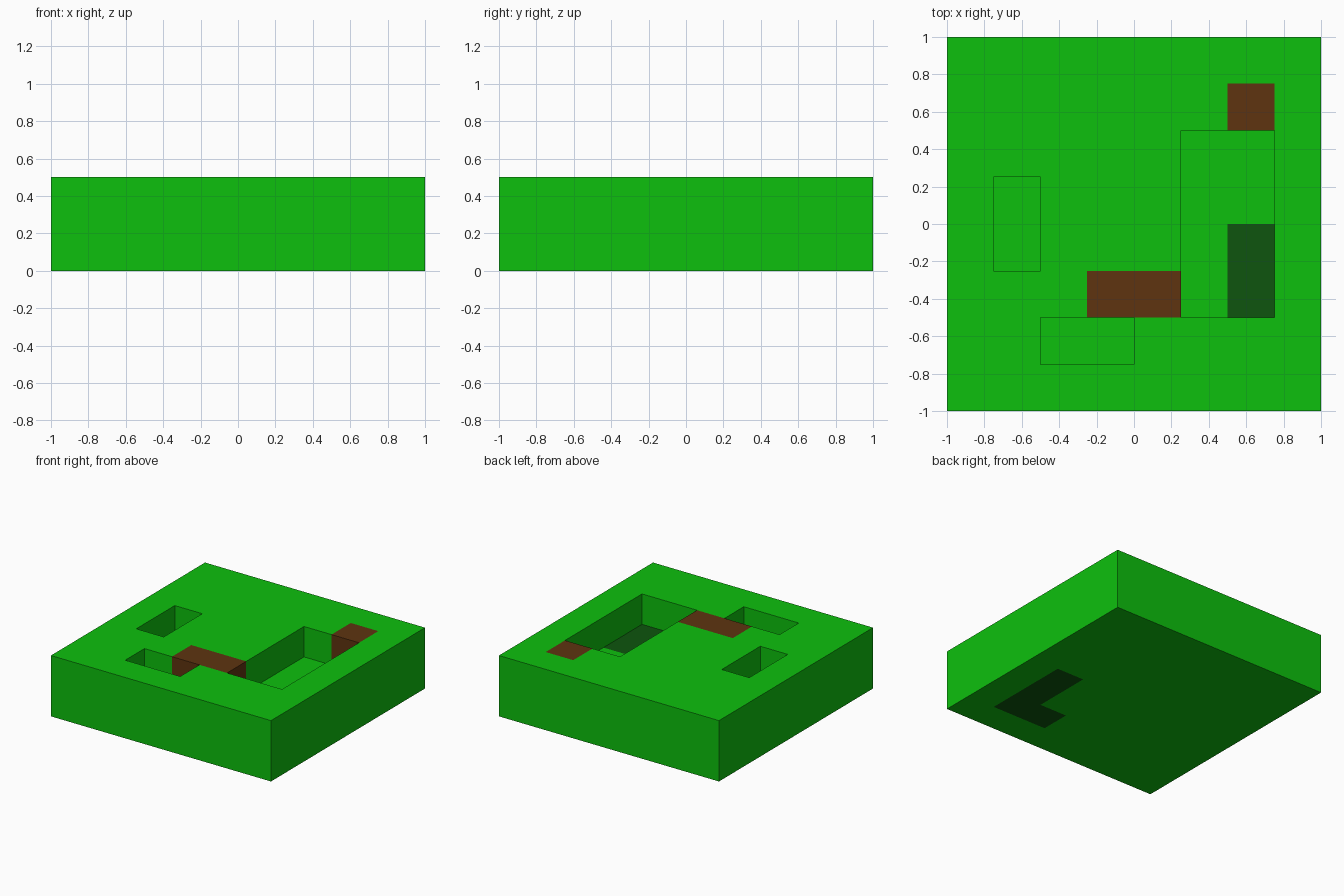
import bpy, bmesh, math

if "Cube" in bpy.data.objects:
    bpy.data.objects.remove(bpy.data.objects["Cube"], do_unlink=True)

CELL = 0.25  # everything sits on an 8 x 8 x 2 grid of cells


def material(name, rgb):
    m = bpy.data.materials.new(name)
    m.use_nodes = True
    m.diffuse_color = (*rgb, 1)
    bsdf = next(n for n in m.node_tree.nodes if n.type == 'BSDF_PRINCIPLED')
    bsdf.inputs["Base Color"].default_value = (*rgb, 1)
    bsdf.inputs["Roughness"].default_value = 0.9
    return m


def cells(x0, x1, y0, y1, layer):
    """Set of grid cells covering a rectangle in one layer."""
    to_i = lambda v: round((v + 1) / CELL)
    return {(i, j, layer) for i in range(to_i(x0), to_i(x1))
            for j in range(to_i(y0), to_i(y1))}


def solid(name, filled, mat):
    """Closed flat-faced solid around the filled cells."""
    bm = bmesh.new()
    for c in filled:
        for axis in range(3):
            for side in (0, 1):
                neighbour = list(c)
                neighbour[axis] += 2 * side - 1
                if tuple(neighbour) in filled:
                    continue
                u, v = (axis + 1) % 3, (axis + 2) % 3
                corners = []
                for du, dv in ((0, 0), (1, 0), (1, 1), (0, 1)):
                    p = list(c)
                    p[axis] += side
                    p[u] += du
                    p[v] += dv
                    corners.append(bm.verts.new((p[0] * CELL - 1, p[1] * CELL - 1, p[2] * CELL)))
                bm.faces.new(corners if side else corners[::-1])
    bmesh.ops.remove_doubles(bm, verts=bm.verts, dist=1e-4)
    bmesh.ops.dissolve_limit(bm, angle_limit=math.radians(1), verts=bm.verts, edges=bm.edges)
    mesh = bpy.data.meshes.new(name)
    bm.to_mesh(mesh)
    bm.free()
    mesh.materials.append(mat)
    obj = bpy.data.objects.new(name, mesh)
    bpy.context.collection.objects.link(obj)
    return obj


grass = material("grass green", (0.004, 0.527, 0.004))
wood = material("wood brown", (0.112, 0.034, 0.005))
moss = material("dark green", (0.0044, 0.089, 0.0044))

# Open pits in the upper layer
pits = (cells(0.25, 0.75, -0.5, 0.5, 1)
        | cells(-0.75, -0.5, -0.25, 0.25, 1)
        | cells(-0.5, 0, -0.75, -0.5, 1))

# Flush inlays: two brown blocks above, a dark L-shape below
long_block = cells(-0.25, 0.25, -0.5, -0.25, 1)
short_block = cells(0.5, 0.75, 0.5, 0.75, 1)
corner_piece = cells(0.5, 0.75, -0.75, 0, 0) | cells(0.25, 0.5, -0.75, -0.5, 0)

# Ground slab with pits and sockets removed
slab = cells(-1, 1, -1, 1, 0) | cells(-1, 1, -1, 1, 1)
solid("ground_block", slab - pits - long_block - short_block - corner_piece, grass)
solid("long_brown_block", long_block, wood)
solid("short_brown_block", short_block, wood)
solid("dark_corner_piece", corner_piece, moss)
